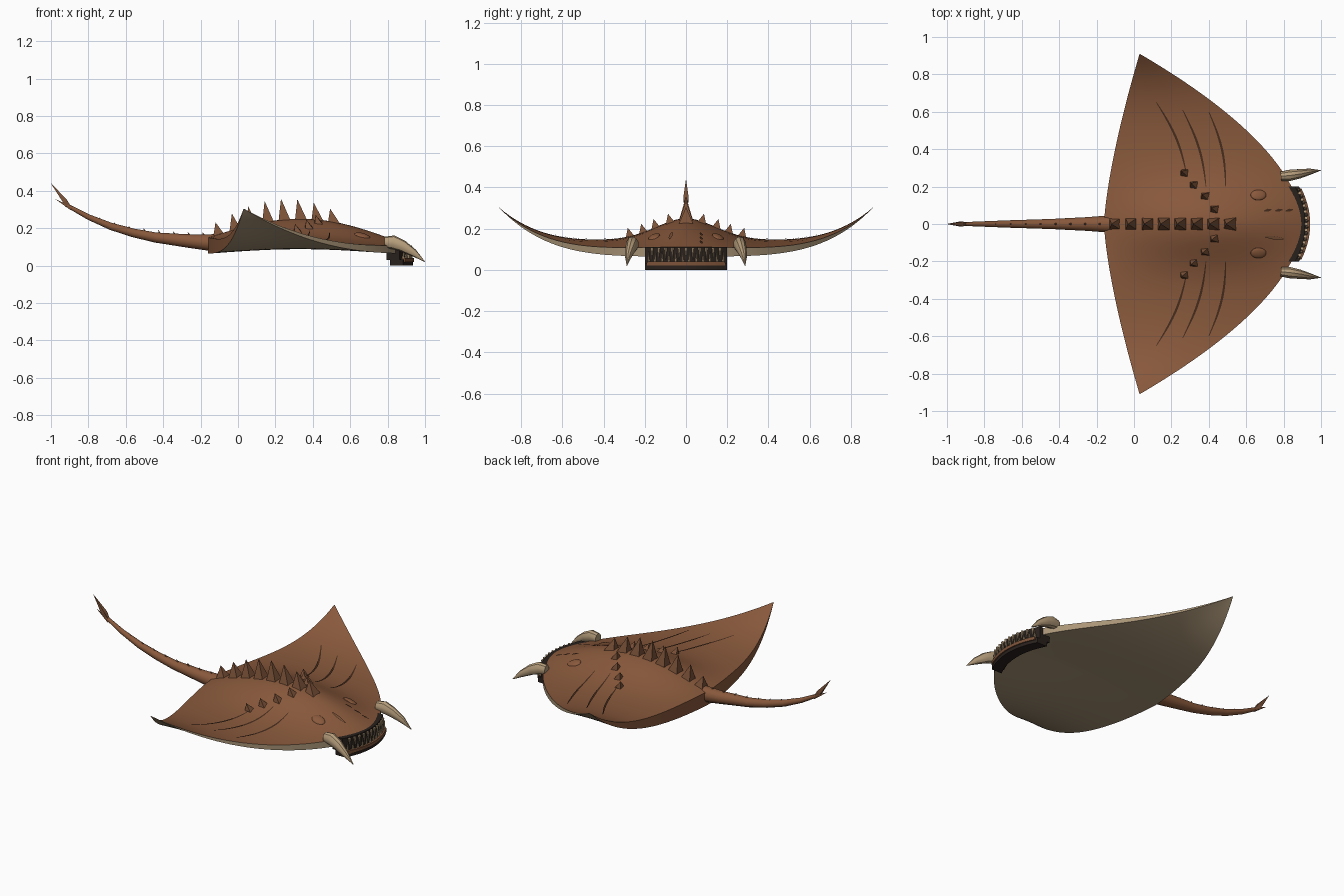
import bpy, bmesh, math
from mathutils import Vector

cube = bpy.data.objects.get("Cube")
if cube:
    bpy.data.objects.remove(cube)

SPAN = 0.91


def material(name, rgb):
    m = bpy.data.materials.new(name)
    m.use_nodes = True
    m.diffuse_color = (*rgb, 1)
    m.node_tree.nodes["Principled BSDF"].inputs["Base Color"].default_value = (*rgb, 1)
    return m


BROWN = material("hide brown", (0.25, 0.1, 0.045))
SPINE = material("spine brown", (0.2, 0.085, 0.04))
BELLY = material("belly tan", (0.4, 0.3, 0.185))
HORN = material("horn tan", (0.47, 0.34, 0.2))
SLIT = material("slit dark brown", (0.06, 0.025, 0.012))
MOUTH = material("mouth black", (0.022, 0.015, 0.012))


def finish(name, bm, mats, smooth=False):
    bmesh.ops.recalc_face_normals(bm, faces=bm.faces)
    me = bpy.data.meshes.new(name)
    bm.to_mesh(me)
    bm.free()
    ob = bpy.data.objects.new(name, me)
    bpy.context.collection.objects.link(ob)
    for m in mats:
        me.materials.append(m)
    if smooth:
        bpy.ops.object.select_all(action='DESELECT')
        ob.select_set(True)
        bpy.context.view_layer.objects.active = ob
        bpy.ops.object.shade_smooth_by_angle(angle=math.radians(35))
    return ob


# Body surface: outline edges and heights (s runs from trailing to leading edge)
def lead(y):
    return 0.9 - 1.03 * abs(y) ** 1.79


def trail(y):
    return -0.16 + 0.19 * (abs(y) / SPAN) ** 1.42


def heights(s, y):
    r = abs(y) / SPAN
    arch = math.sin(math.pi * s)
    base = 0.065 + 0.24 * r ** 4
    bottom = base + 0.03 * arch * (1 - r)
    top = base + (0.085 - 0.04 * s) * (1 - r * r)
    top += arch * (0.09 * math.exp(-(y / 0.2) ** 2) + 0.03 * (1 - r))
    return top, bottom


def top(x, y):
    return heights((x - trail(y)) / (lead(y) - trail(y)), y)[0]


# Helpers for tapered tubes, draped ribbons and curved bars
def tube(bm, pts, radii, sides, flat=1.0):
    pts = [Vector(p) for p in pts]
    rings = []
    for i, (p, r) in enumerate(zip(pts, radii)):
        d = (pts[min(i + 1, len(pts) - 1)] - pts[max(i - 1, 0)]).normalized()
        u = Vector((0, 1, 0))
        u = (u - d * u.dot(d)).normalized()
        v = d.cross(u)
        angles = [2 * math.pi * (k + 0.5) / sides for k in range(sides)]
        rings.append([bm.verts.new(p + r * (u * math.cos(a) * flat + v * math.sin(a)))
                      for a in angles])
    for a, b in zip(rings, rings[1:]):
        for k in range(sides):
            n = (k + 1) % sides
            bm.faces.new((a[k], a[n], b[n], b[k]))
    bm.faces.new(rings[0])
    bm.faces.new(rings[-1])


def ribbon(bm, pts, width, lift=0.004):
    prev = None
    for i, (x, y) in enumerate(pts):
        a, b = pts[max(i - 1, 0)], pts[min(i + 1, len(pts) - 1)]
        d = Vector((b[0] - a[0], b[1] - a[1])).normalized()
        w = width * (0.3 + 0.7 * math.sin(math.pi * i / (len(pts) - 1)))
        pair = []
        for sgn in (-1, 1):
            px, py = x - d.y * w * sgn, y + d.x * w * sgn
            pair.append(bm.verts.new((px, py, top(px, py) + lift)))
        if prev:
            bm.faces.new((prev[0], prev[1], pair[1], pair[0]))
        prev = pair


def curved_bar(name, front, depth, z0, z1, half, mat):
    bm = bmesh.new()
    rings = []
    for i in range(17):
        y = half * (i / 8 - 1)
        x = front - 1.3 * y * y
        rings.append([bm.verts.new(c) for c in
                      ((x, y, z0), (x, y, z1), (x - depth, y, z1), (x - depth, y, z0))])
    for a, b in zip(rings, rings[1:]):
        for k in range(4):
            bm.faces.new((a[k], a[(k + 1) % 4], b[(k + 1) % 4], b[k]))
    bm.faces.new(rings[0])
    bm.faces.new(rings[-1])
    finish(name, bm, [mat])


# Body and wings: one closed ring per span station
bm = bmesh.new()
N, COLS = 28, 72
rings = []
for c in range(COLS + 1):
    y = SPAN * 0.998 * (2 * c / COLS - 1)
    x0, x1 = trail(y), lead(y)
    upper = [bm.verts.new((x0 + (x1 - x0) * i / N, y, heights(i / N, y)[0]))
             for i in range(N + 1)]
    lower = [bm.verts.new((x0 + (x1 - x0) * i / N, y, heights(i / N, y)[1]))
             for i in range(N, -1, -1)]
    rings.append(upper + lower)
M = 2 * N + 2
for a, b in zip(rings, rings[1:]):
    for k in range(M):
        f = bm.faces.new((a[k], a[(k + 1) % M], b[(k + 1) % M], b[k]))
        f.material_index = 1 if N <= k < M - 1 else 0
bm.faces.new(rings[0])
bm.faces.new(rings[-1])
finish("body_and_wings", bm, [BROWN, BELLY], True)

# Tail with its barbs
tail = [(-0.1, 0.12), (-0.25, 0.13), (-0.44, 0.15), (-0.56, 0.175),
        (-0.68, 0.21), (-0.8, 0.26), (-0.92, 0.325)]
bm = bmesh.new()
tube(bm, [(x, 0, z) for x, z in tail], [0.05, 0.038, 0.028, 0.024, 0.02, 0.015, 0.01], 12)
finish("tail", bm, [BROWN], True)

bm = bmesh.new()
tube(bm, [(-0.89, 0, 0.3), (-0.925, 0, 0.345), (-1, 0, 0.44)], [0.008, 0.018, 0.0005], 4)
tube(bm, [(-0.89, 0, 0.305), (-0.975, 0, 0.355)], [0.014, 0.0005], 4)
finish("tail_barbs", bm, [SPINE])


def tail_z(x):
    for (xa, za), (xb, zb) in zip(tail, tail[1:]):
        if xb <= x <= xa:
            return za + (zb - za) * (x - xa) / (xb - xa)


bm = bmesh.new()
for i in range(9):
    x = -0.17 - 0.079 * i
    size = 0.019 - 0.0014 * i
    z = tail_z(x) + 0.032 - 0.003 * i
    tube(bm, [(x, 0, z - 0.015), (x - 0.02, 0, z + 0.02)], [size, 0.0005], 4)
finish("tail_spines", bm, [SPINE])

# Row of back spines, tallest over the hump
bm = bmesh.new()
for i in range(8):
    x = -0.1 + 0.0875 * i
    h = 0.055 + 0.055 * math.sin(math.pi * (i + 0.3) / 8)
    z = top(x, 0)
    tube(bm, [(x, 0, z - 0.02), (x - 0.02, 0, z + h)], [0.05, 0.0005], 4)
finish("back_spines", bm, [SPINE])

# Paired side spines, gill slits, horns and eyes
spines, slits, horns = bmesh.new(), bmesh.new(), bmesh.new()
for side in (-1, 1):
    for x, y in ((0.27, 0.27), (0.32, 0.205), (0.38, 0.145), (0.43, 0.075)):
        z = top(x, y)
        tube(spines, [(x, side * y, z - 0.015), (x - 0.015, side * (y + 0.012), z + 0.04)],
             [0.034, 0.0005], 4)
    for xa, ya, xb, yb in ((0.12, 0.65, 0.28, 0.27), (0.26, 0.61, 0.385, 0.2),
                           (0.4, 0.6, 0.49, 0.2)):
        path = []
        for i in range(17):
            t = i / 16
            path.append((xa + (xb - xa) * t + 0.025 * math.sin(math.pi * t),
                         side * (ya + (yb - ya) * t)))
        ribbon(slits, path, 0.006)
    tube(horns, [(0.785, side * 0.255, 0.125), (0.83, side * 0.26, 0.125),
                 (0.88, side * 0.268, 0.105), (0.94, side * 0.28, 0.068),
                 (1.0, side * 0.287, 0.02)],
         [0.03, 0.037, 0.031, 0.02, 0.001], 10, 0.85)
    eye = bmesh.new()
    bmesh.ops.create_uvsphere(eye, u_segments=20, v_segments=10, radius=1)
    for v in eye.verts:
        x, y = 0.665 + v.co.x * 0.042, side * 0.155 + v.co.y * 0.028
        v.co = (x, y, top(x, y) + v.co.z * 0.012)
    finish("left_eye" if side > 0 else "right_eye", eye, [BROWN], True)
for x in (0.715, 0.775, 0.83):
    ribbon(slits, [(x - 0.02, 0.07), (x, 0.074), (x + 0.02, 0.077)], 0.008)
finish("side_spines", spines, [SPINE])
finish("gill_and_head_slits", slits, [SLIT])
finish("horns", horns, [HORN], True)
bm = bmesh.new()
ribbon(bm, [(0.7 + 0.025 * i, -0.068 - 0.003 * i) for i in range(5)], 0.009, 0.008)
finish("head_ridge", bm, [SPINE])

# Mouth: dark cavity, lower jaw, lip and interleaved teeth
curved_bar("mouth_cavity", 0.915, 0.07, 0.03, 0.112, 0.2, MOUTH)
curved_bar("lower_jaw", 0.935, 0.07, 0.0, 0.034, 0.2, MOUTH)
curved_bar("lower_lip", 0.942, 0.016, 0.02, 0.04, 0.19, SPINE)
bm = bmesh.new()
for i in range(23):
    y = (i - 11) * 0.0165
    x = 0.922 - 1.3 * y * y
    if i % 2:
        tube(bm, [(x, y, 0.108), (x + 0.006, y, 0.05)], [0.009, 0.001], 6)
    else:
        tube(bm, [(x + 0.004, y, 0.03), (x + 0.008, y, 0.09)], [0.009, 0.001], 6)
finish("teeth", bm, [HORN])
